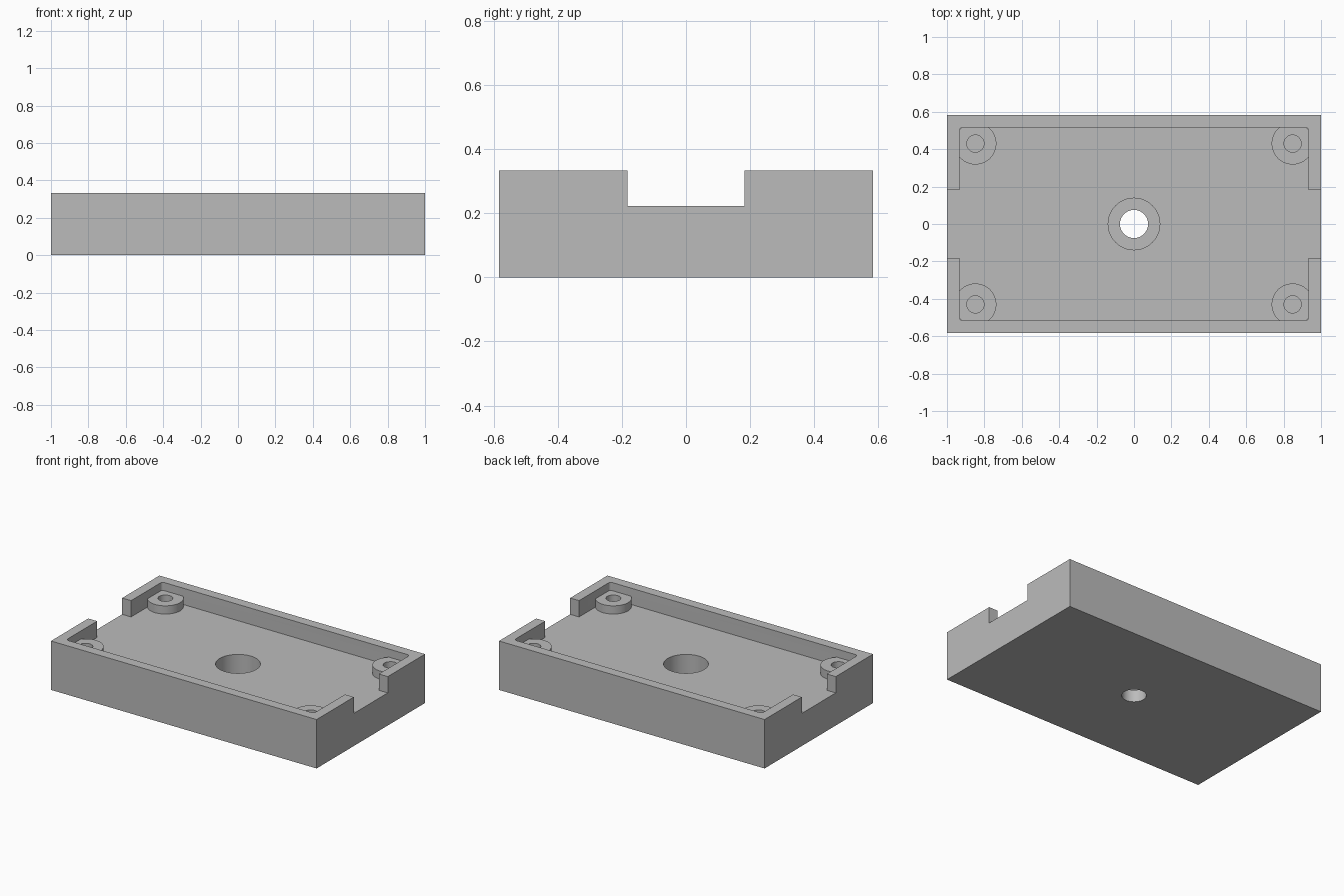
import bpy
import bmesh
import math

cube = bpy.data.objects.get("Cube")
if cube:
    bpy.data.objects.remove(cube, do_unlink=True)

LENGTH, DEPTH, HEIGHT = 2.0, 1.166, 0.333
WALL, FLOOR = 0.067, 0.222

grey = bpy.data.materials.new("plain_grey")
grey.use_nodes = True
colour = (0.5, 0.5, 0.5, 1)
grey.diffuse_color = colour
grey.node_tree.nodes["Principled BSDF"].inputs["Base Color"].default_value = colour


def make_object(name, bm):
    mesh = bpy.data.meshes.new(name)
    bm.to_mesh(mesh)
    bm.free()
    mesh.materials.append(grey)
    obj = bpy.data.objects.new(name, mesh)
    bpy.context.scene.collection.objects.link(obj)
    return obj


def box(name, sx, sy, z0, z1, corner=0):
    """Centred box between two heights, with optional rounded upright edges."""
    bm = bmesh.new()
    bmesh.ops.create_cube(bm, size=1)
    for v in bm.verts:
        v.co = (v.co.x * sx, v.co.y * sy, z0 if v.co.z < 0 else z1)
    if corner:
        upright = [e for e in bm.edges
                   if abs(e.verts[0].co.z - e.verts[1].co.z) > 0.01]
        bmesh.ops.bevel(bm, geom=upright, offset=corner, segments=5,
                        profile=0.5, affect='EDGES')
    return make_object(name, bm)


def cylinder(name, x, y, radius, z0, z1):
    bm = bmesh.new()
    bmesh.ops.create_cone(bm, cap_ends=True, segments=64, radius1=radius,
                          radius2=radius, depth=z1 - z0)
    bmesh.ops.translate(bm, verts=bm.verts, vec=(x, y, (z0 + z1) / 2))
    return make_object(name, bm)


def combine(target, tool, operation):
    """Apply a boolean to the target and discard the tool."""
    tool.hide_render = True
    mod = target.modifiers.new(tool.name, 'BOOLEAN')
    mod.operation = operation
    mod.solver = 'EXACT'
    mod.object = tool
    bpy.context.view_layer.objects.active = target
    bpy.ops.object.modifier_apply(modifier=mod.name)
    bpy.data.objects.remove(tool, do_unlink=True)


# Tray body with a shallow cavity and a notch through both end walls
tray = box("tray", LENGTH, DEPTH, 0, HEIGHT)
combine(tray, box("cavity", LENGTH - 2 * WALL, DEPTH - 2 * WALL,
                  FLOOR, HEIGHT + 0.2, corner=0.017), 'DIFFERENCE')
combine(tray, box("end_notch", LENGTH + 0.4, 0.365, FLOOR, HEIGHT + 0.3),
        'DIFFERENCE')

# Counterbored hole through the middle of the floor
combine(tray, cylinder("counterbore", 0, 0, 0.138, 0.08, 0.5), 'DIFFERENCE')
combine(tray, cylinder("through_hole", 0, 0, 0.075, -0.2, 0.5), 'DIFFERENCE')

# Corner screw bosses merged into the walls, each with a blind hole
for sx in (-1, 1):
    for sy in (-1, 1):
        x, y = sx * 0.848, sy * 0.43
        combine(tray, cylinder("screw_boss", x, y, 0.112, 0.15, 0.278), 'UNION')
        combine(tray, cylinder("screw_hole", x, y, 0.046, 0.11, 0.5),
                'DIFFERENCE')

# Smooth the round walls and keep the edges crisp
bpy.ops.object.select_all(action='DESELECT')
tray.select_set(True)
bpy.context.view_layer.objects.active = tray
bpy.ops.object.shade_smooth_by_angle(angle=math.radians(30))
